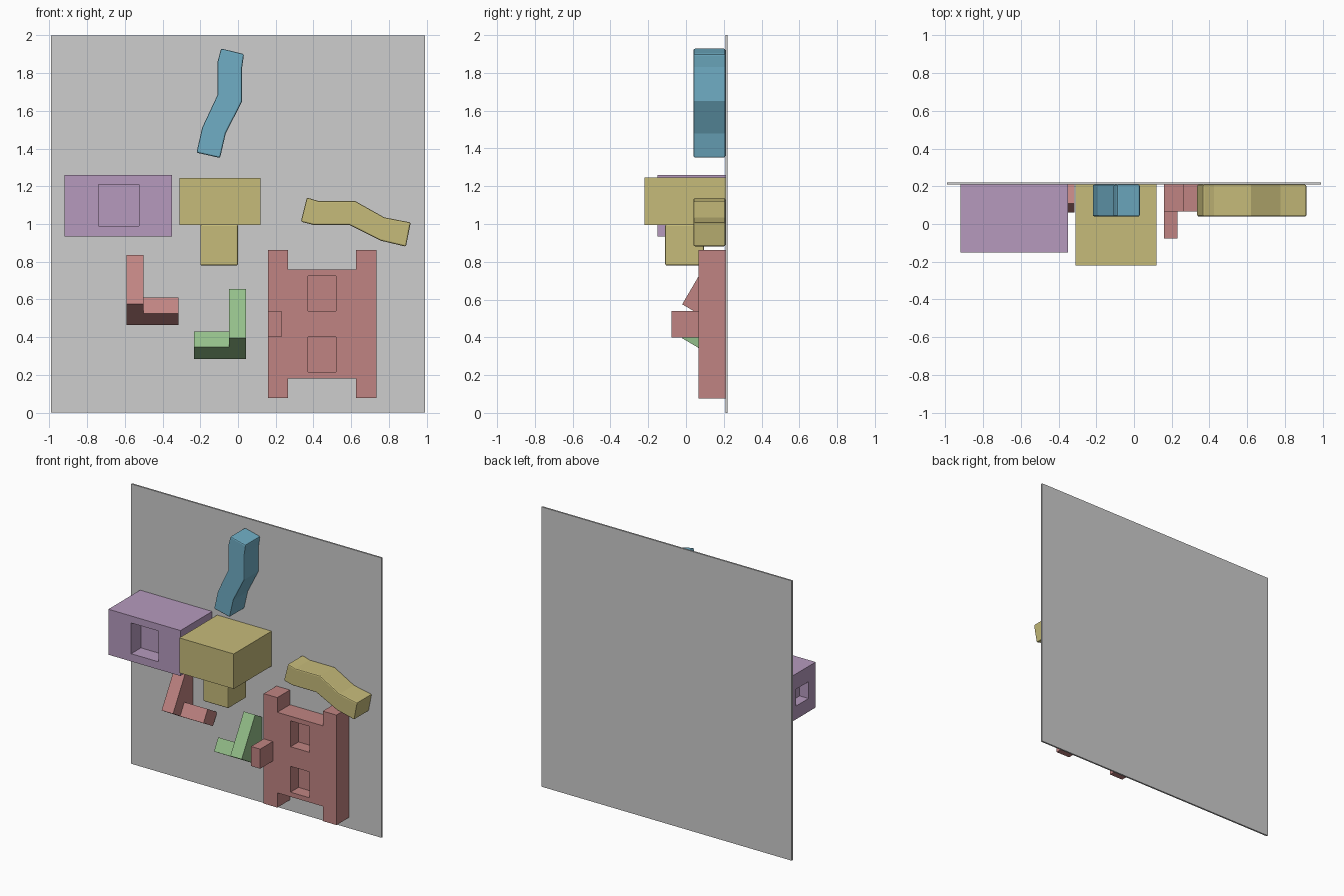
import bpy, bmesh
from mathutils import Vector

if "Cube" in bpy.data.objects:
    bpy.data.objects.remove(bpy.data.objects["Cube"])

WALL = 0.208  # front face of the backing panel


def material(name, r, g, b):
    m = bpy.data.materials.new(name)
    lin = [((c / 255 + 0.055) / 1.055) ** 2.4 for c in (r, g, b)]
    m.diffuse_color = (*lin, 1)
    m.use_nodes = True
    m.node_tree.nodes["Principled BSDF"].inputs["Base Color"].default_value = m.diffuse_color
    return m


GREY = material("grey", 205, 205, 205)
PURPLE = material("purple", 182, 154, 190)
YELLOW = material("yellow", 198, 187, 122)
BLUE = material("blue", 112, 174, 197)
RED = material("red", 192, 132, 130)
GREEN = material("green", 148, 191, 138)


def prism(name, points, place, a, b, mat, bevel=0):
    """Extrude a flat outline from a to b; place(u, v, w) gives the 3D point."""
    bm = bmesh.new()
    face = bm.faces.new([bm.verts.new(place(u, v, a)) for u, v in points])
    ext = bmesh.ops.extrude_face_region(bm, geom=[face])
    shift = Vector(place(0, 0, b)) - Vector(place(0, 0, a))
    bmesh.ops.translate(bm, vec=shift,
                        verts=[g for g in ext["geom"] if isinstance(g, bmesh.types.BMVert)])
    bmesh.ops.recalc_face_normals(bm, faces=bm.faces)
    me = bpy.data.meshes.new(name)
    bm.to_mesh(me)
    bm.free()
    ob = bpy.data.objects.new(name, me)
    bpy.context.collection.objects.link(ob)
    me.materials.append(mat)
    if bevel:
        mod = ob.modifiers.new("soft_edges", "BEVEL")
        mod.width, mod.segments = bevel, 2
        mod.limit_method, mod.angle_limit = "ANGLE", 0.9
    return ob


def front(u, v, w):   # outline in xz, depth along y
    return (u, w, v)


def side(u, v, w):    # outline in yz, width along x
    return (w, u, v)


def box(name, x0, x1, y0, y1, z0, z1, mat, bevel=0):
    return prism(name, [(x0, z0), (x1, z0), (x1, z1), (x0, z1)], front, y0, y1, mat, bevel)


def cut(target, *dims):
    """Sink a rectangular pocket into the target."""
    cutter = box("pocket_cutter", *dims, target.data.materials[0])
    cutter.hide_render = True
    cutter.hide_viewport = True
    cutter.display_type = "WIRE"
    mod = target.modifiers.new("pocket", "BOOLEAN")
    mod.operation, mod.object, mod.solver = "DIFFERENCE", cutter, "EXACT"


# Backing panel
box("back_panel", -0.99, 0.99, WALL, 0.22, 0, 2, GREY)

# Purple block with a front pocket and a side pocket
block = box("pocket_block", -0.92, -0.35, -0.15, WALL, 0.935, 1.26, PURPLE)
cut(block, -0.74, -0.525, -0.3, -0.04, 0.99, 1.21)
cut(block, -1.0, -0.85, -0.07, 0.07, 1.03, 1.15)

# Yellow block on a short stem
box("stem_block", -0.31, 0.12, -0.22, WALL, 0.995, 1.245, YELLOW)
box("stem", -0.2, 0.0, -0.11, 0.095, 0.78, 0.997, YELLOW, 0.008)

# Two bent handles
prism("upright_handle",
      [(-0.09, 1.93), (0.032, 1.9), (0.022, 1.83), (0.022, 1.65), (-0.065, 1.48),
       (-0.095, 1.35), (-0.22, 1.378), (-0.19, 1.51), (-0.108, 1.685), (-0.108, 1.86)],
      front, 0.04, WALL, BLUE, 0.008)
prism("level_handle",
      [(0.365, 1.14), (0.425, 1.122), (0.62, 1.122), (0.775, 1.035), (0.915, 1.008),
       (0.89, 0.88), (0.755, 0.912), (0.59, 0.995), (0.4, 0.995), (0.333, 1.012)],
      front, 0.04, WALL, YELLOW, 0.008)

# Two leaning L-shaped brackets, the second mirrored
BAR = [(0.132, 0.835), (-0.02, 0.575), (0.167, 0.465), (WALL, 0.535), (WALL, 0.79)]
FOOT = [(0.108, 0.61), (0.06, 0.527), (0.167, 0.465), (WALL, 0.535), (WALL, 0.551)]


def bracket(name, outer, direction, dz, mat):
    for part, outline, u0, u1 in (("bar", BAR, 0, 0.09), ("foot", FOOT, 0.09, 0.275)):
        prism(f"{name}_{part}", [(y, z + dz) for y, z in outline], side,
              outer + direction * u0, outer + direction * u1, mat)


bracket("red_bracket", -0.59, 1, 0, RED)
bracket("green_bracket", 0.043, -1, -0.18, GREEN)

# Red frame with four corner posts, two pockets and a side knob
frame = prism("post_frame",
              [(0.158, 0.077), (0.265, 0.077), (0.265, 0.182), (0.625, 0.182),
               (0.625, 0.077), (0.733, 0.077), (0.733, 0.863), (0.625, 0.863),
               (0.625, 0.758), (0.265, 0.758), (0.265, 0.863), (0.158, 0.863)],
              front, 0.065, WALL, RED)
for z0, z1 in ((0.215, 0.4), (0.54, 0.725)):
    cut(frame, 0.37, 0.52, -0.1, 0.155, z0, z1)
box("frame_knob", 0.158, 0.23, -0.078, 0.066, 0.4, 0.54, RED)
